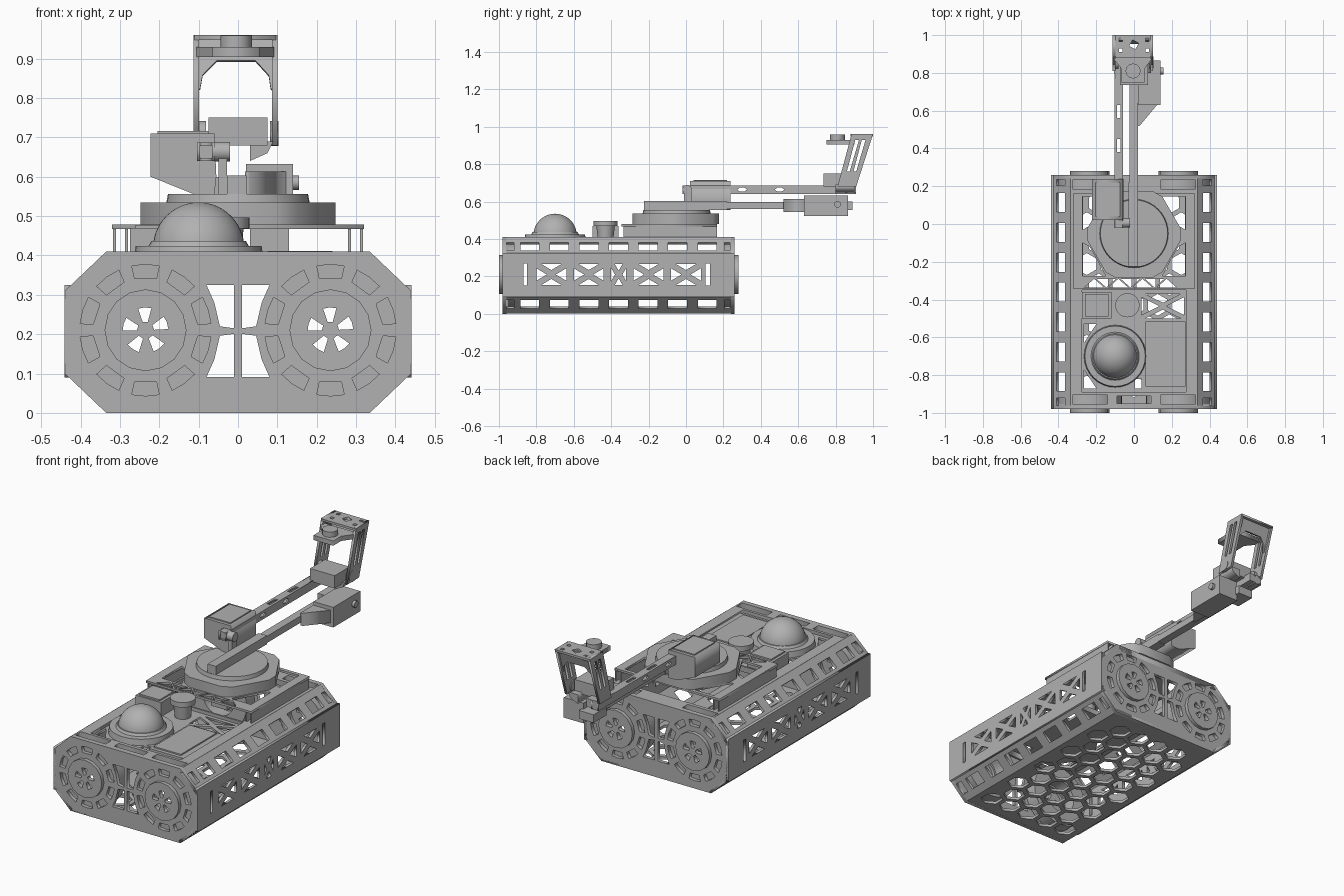
import bpy, bmesh
from math import sin, cos, pi, radians
from mathutils import Matrix, Vector

if "Cube" in bpy.data.objects:
    bpy.data.objects.remove(bpy.data.objects["Cube"])

grey = bpy.data.materials.new("plain grey")
grey.use_nodes = True
grey.diffuse_color = (0.44, 0.44, 0.44, 1)
grey.node_tree.nodes["Principled BSDF"].inputs["Base Color"].default_value = grey.diffuse_color

X, Y, Z = Vector((1, 0, 0)), Vector((0, 1, 0)), Vector((0, 0, 1))


def add(name, mesh, smooth=False):
    mesh.materials.clear()
    mesh.materials.append(grey)
    ob = bpy.data.objects.new(name, mesh)
    bpy.context.collection.objects.link(ob)
    if smooth:
        bpy.ops.object.select_all(action='DESELECT')
        ob.select_set(True)
        bpy.context.view_layer.objects.active = ob
        bpy.ops.object.shade_smooth_by_angle(angle=radians(35))


def panel(name, loops, thick, origin=(0, 0, 0), u=X, v=Y, smooth=False):
    """Flat plate: first loop is the outline, the others are holes."""
    curve = bpy.data.curves.new(name, 'CURVE')
    curve.dimensions, curve.fill_mode, curve.extrude = '2D', 'BOTH', thick / 2
    for loop in loops:
        s = curve.splines.new('POLY')
        s.points.add(len(loop) - 1)
        for p, (a, b) in zip(s.points, loop):
            p.co = (a, b, 0, 1)
        s.use_cyclic_u = True
    tmp = bpy.data.objects.new("helper", curve)
    bpy.context.collection.objects.link(tmp)
    bpy.context.view_layer.update()
    dg = bpy.context.evaluated_depsgraph_get()
    mesh = bpy.data.meshes.new_from_object(tmp.evaluated_get(dg))
    bpy.data.objects.remove(tmp)
    m = Matrix((u, v, u.cross(v))).transposed().to_4x4()
    mesh.transform(Matrix.Translation(origin) @ m)
    add(name, mesh, smooth)


def box(name, x0, x1, y0, y1, z0, z1):
    bm = bmesh.new()
    bmesh.ops.create_cube(bm, size=1)
    for w in bm.verts:
        w.co = ((x0 + x1) / 2 + w.co.x * (x1 - x0), (y0 + y1) / 2 + w.co.y * (y1 - y0),
                (z0 + z1) / 2 + w.co.z * (z1 - z0))
    mesh = bpy.data.meshes.new(name)
    bm.to_mesh(mesh)
    add(name, mesh)


def cyl(name, c, r0, r1, depth, axis='Z', n=32):
    bm = bmesh.new()
    rot = Matrix.Rotation(pi / 2, 4, 'Y') if axis == 'X' else Matrix()
    bmesh.ops.create_cone(bm, cap_ends=True, segments=n, radius1=r0, radius2=r1, depth=depth,
                          matrix=Matrix.Translation(c) @ rot)
    mesh = bpy.data.meshes.new(name)
    bm.to_mesh(mesh)
    add(name, mesh, True)


def rect(a0, a1, b0, b1):
    return [(a0, b0), (a1, b0), (a1, b1), (a0, b1)]


def ngon(c, r, n, turn=0):
    return [(c[0] + r * cos(2 * pi * i / n + turn), c[1] + r * sin(2 * pi * i / n + turn)) for i in range(n)]


def sector(c, r0, r1, mid, half):
    return [(c[0] + r * cos(a), c[1] + r * sin(a))
            for r, a in ((r0, mid - half), (r1, mid - half), (r1, mid), (r1, mid + half), (r0, mid + half))]


def cross_holes(a0, a1, b0, b1, g):
    """Four triangular holes leaving an X brace."""
    cx, cy = (a0 + a1) / 2, (b0 + b1) / 2
    return [[(a0, b0 + g), (cx - g, cy), (a0, b1 - g)], [(a1, b0 + g), (cx + g, cy), (a1, b1 - g)],
            [(a0 + g, b0), (a1 - g, b0), (cx, cy - g)], [(a0 + g, b1), (a1 - g, b1), (cx, cy + g)]]


def flip(loop, sx=-1, sy=1, cy=0):
    return [(x * sx, cy + (y - cy) * sy) for x, y in loop]


FRONT, BACK = -0.98, 0.26

# End plates with slotted wheel rings and a braced centre window
octagon = [(-.335, 0), (.335, 0), (.44, .1), (.44, .31), (.335, .41), (-.335, .41), (-.44, .31), (-.44, .1)]
fan = [(.01, .325), (.08, .325), (.06, .28), (.046, .22), (.01, .215)]
end_holes = [flip(fan, sx, sy, .208) for sx in (1, -1) for sy in (1, -1)]
for sx in (1, -1):
    hub = (sx * .235, .21)
    end_holes += [sector(hub, .134, .167, radians(18 + 36 * i), radians(12)) for i in range(10)]
    end_holes.append(ngon(hub, .09, 24))
for side, y, out in (("front", FRONT, -1), ("back", BACK, 1)):
    panel(side + "_end_plate", [octagon] + end_holes, .02, (0, y - out * .01, 0), X, Z)
    for sx in (1, -1):
        hub = (sx * .235, .21)
        spokes = [sector(hub, .022, .058, radians(72 * i + 20), radians(17)) for i in range(5)]
        panel(side + "_wheel_hub", [ngon(hub, .104, 16)] + spokes, .024, (0, y + out * .008, 0), X, Z)
        panel(side + "_wheel_drum", [ngon(hub, .172, 32), ngon(hub, .095, 32)], .07,
              (0, y - out * .06, 0), X, Z, True)

# Side armour: upright truss panel and windowed chamfers
bays = [(-.8, -.64), (-.6, -.44), (-.28, -.12), (-.08, .08)]
side_holes = [h for a, b in bays for h in cross_holes(a, b, .153, .267, .024)]
side_holes += cross_holes(-.4, -.32, .155, .265, .02) + [rect(.105, .128, .15, .27), rect(-.868, -.85, .15, .27)]
chamfer_holes = [rect(-.885 + .158 * i, -.785 + .158 * i, .04, .105) for i in range(7)]
chamfer_holes += [rect(-.96, -.92, .04, .105), rect(.205, .235, .04, .105)]
for sx, side in ((1, "left"), (-1, "right")):
    panel(side + "_side_panel", [rect(FRONT, BACK, .09, .325)] + side_holes, .015, (sx * .433, 0, 0), Y, Z)
    for level, z, dz in (("upper", .41, -.1), ("lower", 0, .1)):
        slope = Vector((sx * .105, 0, dz)).normalized()
        inward = Vector((-sx * .005, 0, .006 if dz > 0 else -.006))
        panel(f"{side}_{level}_chamfer", [rect(FRONT, BACK, 0, .145)] + chamfer_holes, .015,
              Vector((sx * .335, 0, z)) + inward, Y, slope)

# Honeycomb floor
cells = [ngon((-.25 + .125 * i + (.0625 if j % 2 else 0), -.86 + .108 * j), .058, 6, pi / 6)
         for j in range(10) for i in range(5 - j % 2)]
panel("honeycomb_floor", [rect(-.335, .335, FRONT, BACK)] + cells, .015, (0, 0, .008))

# Top frame with wheel notches and a recessed, trussed equipment deck
notch = rect(.14, .325, -.953, -.905)
frame_cuts = [flip(notch, sx, sy, -.36) for sx in (1, -1) for sy in (1, -1)]
panel("top_frame", [rect(-.335, .335, FRONT, BACK), rect(-.275, .275, -.89, -.35), rect(-.27, .27, -.34, .165),
                    rect(-.09, .09, -.95, -.91)] + frame_cuts, .03, (0, 0, .395))
deck_holes = cross_holes(.04, .265, -.5, -.37, .018)
deck_holes += [[(-.265, -.53), (-.265, -.63), (-.2, -.53)], [(-.265, -.87), (-.265, -.77), (-.2, -.87)],
               rect(.005, .04, -.87, -.82)]
panel("equipment_deck", [rect(-.28, .28, -.9, -.345)] + deck_holes, .012, (0, 0, .386))

# Sensor dome on its flange
cyl("dome_flange", (-.1, -.7, .407), .165, .16, .034)
cyl("dome_collar", (-.1, -.7, .43), .128, .12, .014)
bm = bmesh.new()
bmesh.ops.create_uvsphere(bm, u_segments=40, v_segments=24, radius=.116, matrix=Matrix.Translation((-.1, -.7, .419)))
bmesh.ops.bisect_plane(bm, geom=bm.verts[:] + bm.edges[:] + bm.faces[:], plane_co=(0, 0, .41),
                       plane_no=(0, 0, 1), clear_inner=True)
dome = bpy.data.meshes.new("sensor_dome")
bm.to_mesh(dome)
add("sensor_dome", dome, True)

# Deck equipment
box("equipment_case", .06, .272, -.86, -.515, .385, .404)
box("equipment_case_lid", .075, .24, -.84, -.53, .404, .411)
box("control_box", -.275, -.12, -.5, -.36, .385, .47)
box("control_box_lid", -.26, -.135, -.49, -.37, .47, .478)
cyl("funnel_base", (-.035, -.43, .43), .04, .05, .09)
cyl("funnel_top", (-.035, -.43, .482), .064, .064, .028)
box("cable_block", .03, .13, -.28, -.2, .41, .47)

# Raised turret deck on hollow rails, with a zigzag truss along its front edge
corner = [(.272, .145), (.15, .145), (.195, .06), (.235, -.01), (.272, -.03)]
deck_cuts = [flip(corner, sx, sy, -.065) for sx in (1, -1) for sy in (1, -1)]
for i in range(7):
    a, low, high = -.275 + .064 * i, -.336, -.29
    if i % 2:
        low, high = high, low
    deck_cuts.append([(a + .012, low), (a + .116, low), (a + .064, high)])
panel("raised_deck", [rect(-.32, .32, -.345, .165)] + deck_cuts, .012, (0, 0, .473))
for sx in (1, -1):
    for x in (.283, .314):
        box("deck_rail", sx * x - .004, sx * x + .004, -.335, .165, .41, .47)

# Turret ring and turntable
ring = [(.25 * cos(radians(60 * k + d)), -.055 + .25 * sin(radians(60 * k + d))) for k in range(6) for d in (-7, 7)]
panel("turret_ring", [ring], .056, (0, 0, .507))
cyl("turntable", (0, -.05, .545), .182, .178, .022, n=40)

# Lower arm with elbow gearbox
box("lower_arm_base", -.028, .022, -.225, .22, .555, .603)
box("lower_arm", -.025, .02, .22, .78, .56, .597)
panel("gearbox_neck", [[(.018, .52), (.03, .52), (.13, .64), (.018, .64)]], .07, (0, 0, .578))
box("elbow_gearbox", .02, .14, .63, .865, .522, .633)
box("elbow_bracket", -.06, .03, .78, .89, .555, .6)
cyl("elbow_shaft", (.145, .81, .585), .018, .018, .02, 'X', 12)

# Upper arm with slots, shoulder motor and hinge
slots = [[(a, .664 + (b - .664) * .45) for a, b in ngon((y, .664), .026, 6)] for y in (.3, .5)]
for x in (-.1, -.062):
    panel("upper_arm_cheek", [rect(-.02, .91, .64, .687)] + slots, .008, (x, 0, 0), Y, Z)
box("upper_arm_core", -.1, -.06, -.015, .26, .645, .682)
for z in (.644, .683):
    panel("upper_arm_web", [rect(-.1, -.062, -.02, .91)] + [rect(-.09, -.072, y, y + .07) for y in (.38, .56)],
          .008, (0, 0, z))
motor = [(-.222, .71), (-.06, .71), (-.055, .6), (-.06, .555), (-.11, .555), (-.222, .6)]
panel("shoulder_motor", [motor], .215, (0, .13, 0), X, Z)
box("shoulder_cap", -.205, -.075, .04, .22, .71, .716)
cyl("shoulder_hinge", (-.04, .006, .664), .025, .025, .04, 'X', 16)
box("shoulder_post", -.05, -.028, -.012, .03, .555, .66)

# Wrist
box("wrist_plate", -.105, -.03, .8, .91, .645, .69)
box("wrist_motor", -.075, .075, .735, .865, .68, .75)
panel("wrist_bracket", [[(.03, .64), (.075, .66), (.09, .69), (.03, .69)]], .1, (0, .85, 0), X, Z)
for sx in (1, -1):
    cyl("wrist_pivot", (sx * .092, .855, .71), .032, .032, .022, 'X', 20)

# Gripper frame
arm = [(.81, .68), (.91, .68), (1, .96), (.885, .96)]
arm_slots = [[(.86 + d, .76), (.875 + d, .76), (.925 + d, .93), (.905 + d, .93)] for d in (0, .035)]
for sx in (1, -1):
    panel("gripper_arm", [arm] + arm_slots, .014, (sx * .1 - .006, 0, 0), Y, Z)
grip_holes = [ngon((0, .95), .026, 4, .3)] + [ngon((sx * .07, y), .013, 4, pi / 4) for sx in (1, -1) for y in (.92, .975)]
panel("gripper_top", [rect(-.11, .097, .88, 1)] + grip_holes, .012, (0, 0, .954))
gusset = [(-.11, .96), (.097, .96), (.097, .81), (.083, .82), (.078, .855), (.045, .893),
          (-.055, .893), (-.09, .855), (-.096, .82), (-.11, .81)]
lean = Vector((0, .3, .955)).normalized()
panel("gripper_arch", [[(a, b - .96) for a, b in gusset]], .012, (0, .98, .957), X, lean)
panel("gripper_shelf", [[(-.105, .9), (-.105, .87), (-.065, .82), (-.065, .75), (.055, .75),
                         (.055, .82), (.092, .87), (.092, .9)]], .026, (0, 0, .917))
cyl("gripper_knob", (-.005, .81, .942), .04, .04, .034, n=12)
